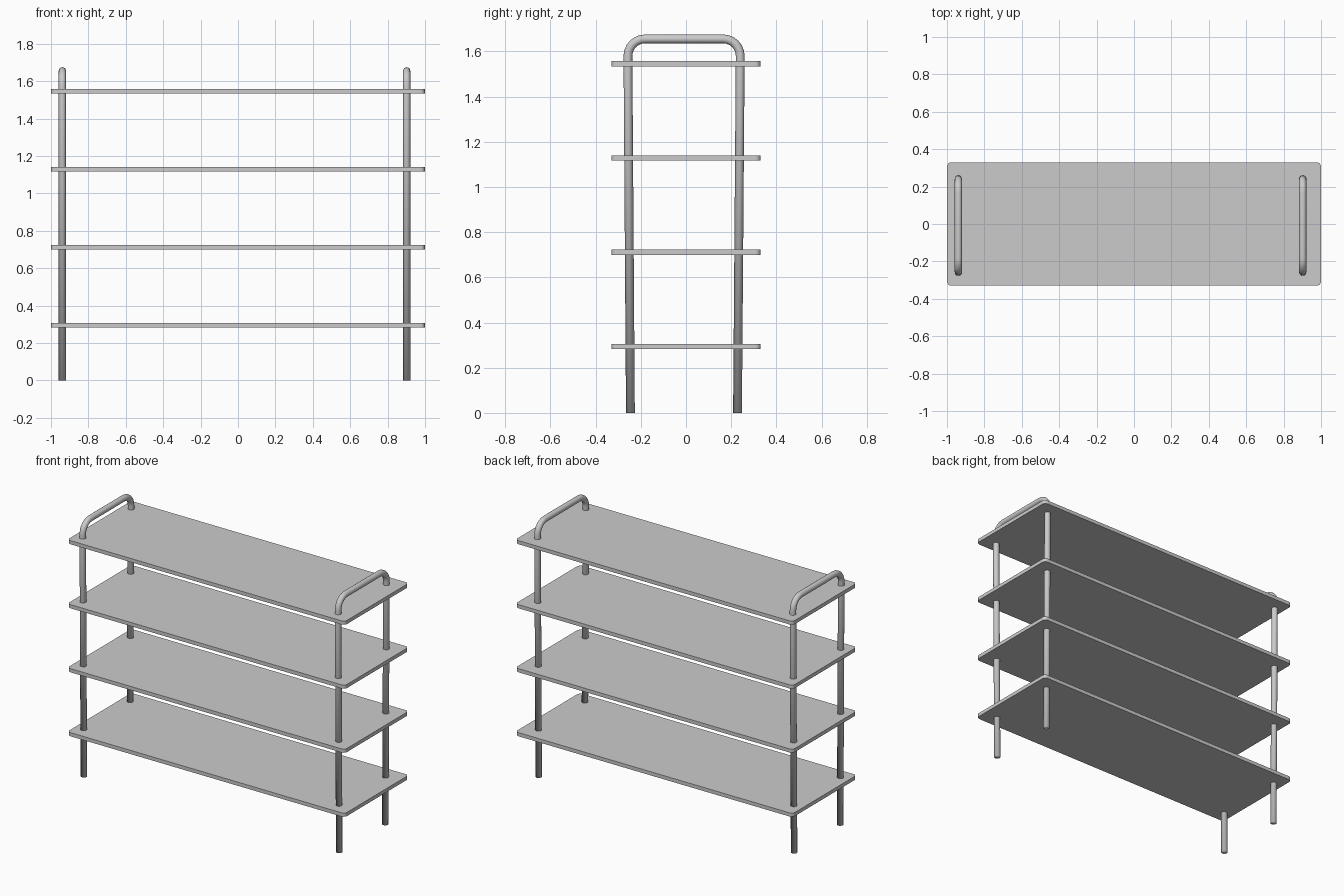
import bpy
import bmesh
from math import sin, cos, pi
from mathutils import Vector

if "Cube" in bpy.data.objects:
    bpy.data.objects.remove(bpy.data.objects["Cube"])

grey = bpy.data.materials.new("light grey")
grey.use_nodes = True
COLOUR = (0.6, 0.6, 0.6, 1)
grey.diffuse_color = COLOUR
grey.node_tree.nodes["Principled BSDF"].inputs["Base Color"].default_value = COLOUR


def add_object(name, bm, smooth):
    bmesh.ops.recalc_face_normals(bm, faces=bm.faces)
    for face in bm.faces:
        face.smooth = smooth
    mesh = bpy.data.meshes.new(name)
    bm.to_mesh(mesh)
    bm.free()
    mesh.materials.append(grey)
    obj = bpy.data.objects.new(name, mesh)
    bpy.context.collection.objects.link(obj)
    return obj


def arc(cy, cz, radius, start, end, steps):
    angles = [start + (end - start) * i / steps for i in range(steps + 1)]
    return [Vector((0, cy + radius * cos(a), cz + radius * sin(a))) for a in angles]


def shelf(name, z, half_x=1.0, half_y=0.33, thickness=0.024, corner=0.024):
    # Flat board with rounded vertical corners
    bm = bmesh.new()
    bmesh.ops.create_cube(bm, size=1)
    bmesh.ops.scale(bm, vec=(2 * half_x, 2 * half_y, thickness), verts=bm.verts)
    bmesh.ops.translate(bm, vec=(0, 0, z), verts=bm.verts)
    upright = [e for e in bm.edges if abs(e.verts[0].co.z - e.verts[1].co.z) > thickness / 2]
    bmesh.ops.bevel(bm, geom=upright, offset=corner, segments=5, profile=0.5, affect='EDGES')
    return add_object(name, bm, False)


def side_frame(name, x, radius=0.0195, sides=16):
    # Bent tube: two slightly splayed legs joined by a rounded handle
    path = [Vector((0, 0.228, 0))]
    path += arc(0.165, 1.58, 0.075, 0, pi / 2, 6)
    path += arc(-0.182, 1.58, 0.075, pi / 2, pi, 6)
    path += [Vector((0, -0.246, 0))]
    bm = bmesh.new()
    rings = []
    for i, point in enumerate(path):
        tangent = (path[min(i + 1, len(path) - 1)] - path[max(i - 1, 0)]).normalized()
        if i in (0, len(path) - 1):
            tangent = Vector((0, 0, 1 if i == 0 else -1))
        side = Vector((1, 0, 0))
        out = tangent.cross(side)
        rings.append([bm.verts.new(point + Vector((x, 0, 0)) + radius * (
            side * cos(2 * pi * k / sides) + out * sin(2 * pi * k / sides)))
            for k in range(sides)])
    for a, b in zip(rings, rings[1:]):
        for k in range(sides):
            n = (k + 1) % sides
            bm.faces.new((a[k], a[n], b[n], b[k]))
    # Closed feet
    bm.faces.new(rings[0])
    bm.faces.new(rings[-1])
    return add_object(name, bm, True)


for number in range(4):
    shelf(f"shelf_{number + 1}", 0.294 + 0.417 * number)

side_frame("left_frame", 0.902)
side_frame("right_frame", -0.939)
